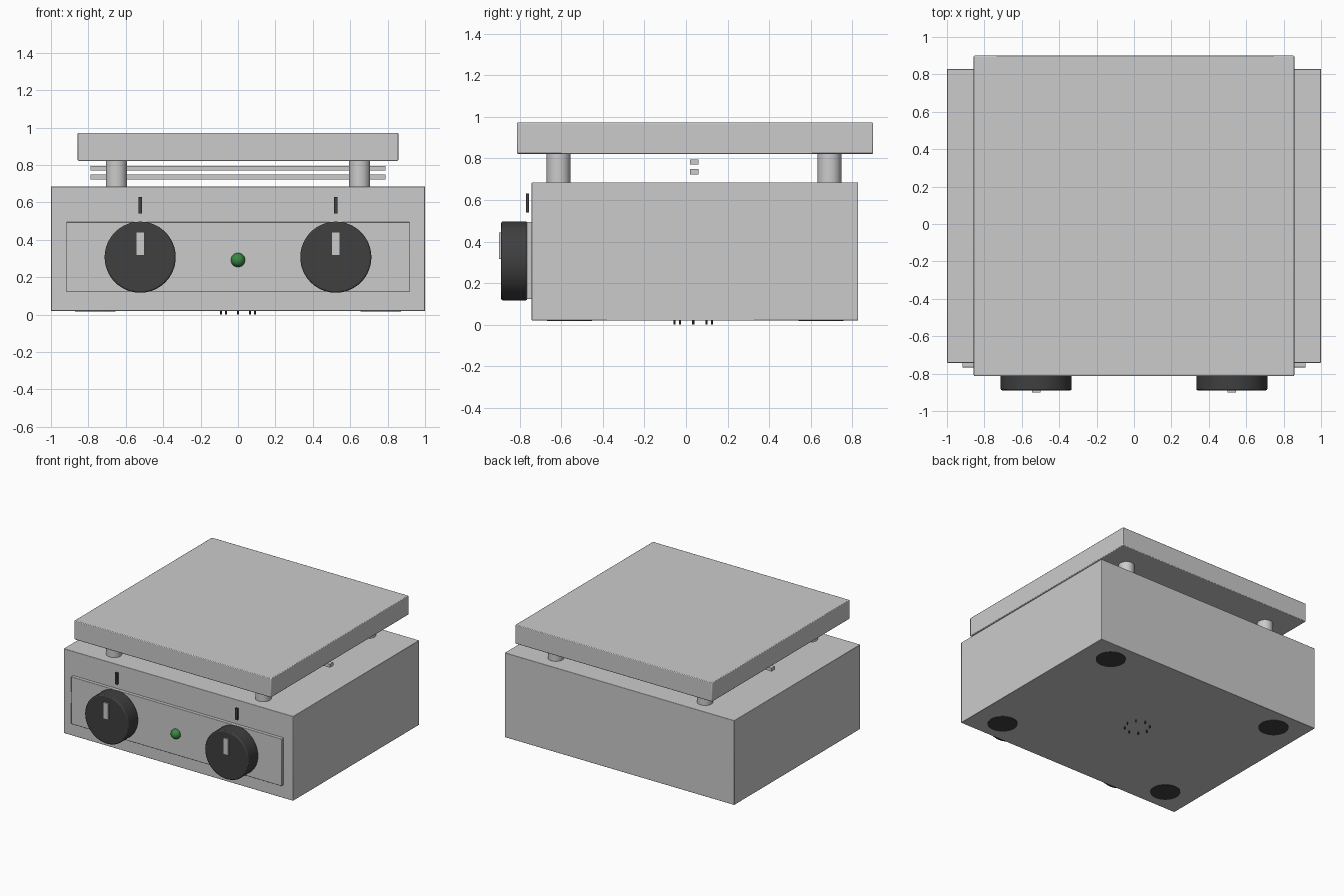
import bpy, math

if "Cube" in bpy.data.objects:
    bpy.data.objects.remove(bpy.data.objects["Cube"])


def material(name, rgb):
    m = bpy.data.materials.new(name)
    m.diffuse_color = (*rgb, 1)
    m.use_nodes = True
    m.node_tree.nodes["Principled BSDF"].inputs["Base Color"].default_value = m.diffuse_color
    return m


BLACK = material("black_plastic", (0.05, 0.05, 0.05))
GREEN = material("green_lens", (0.04, 0.25, 0.05))


def finish(ob, name, mat, bevel):
    ob.name = name
    bpy.ops.object.transform_apply(location=False, rotation=True, scale=True)
    if mat:
        ob.data.materials.append(mat)
    if bevel:
        b = ob.modifiers.new("bevel", 'BEVEL')
        b.width, b.segments, b.limit_method = bevel, 2, 'ANGLE'
    bpy.ops.object.shade_smooth_by_angle(angle=math.radians(35))
    return ob


def box(name, x, y, z, mat=None, bevel=0):
    """Box from (min, max) pairs."""
    bpy.ops.mesh.primitive_cube_add(size=1, location=[sum(r) / 2 for r in (x, y, z)])
    ob = bpy.context.object
    ob.scale = [r[1] - r[0] for r in (x, y, z)]
    return finish(ob, name, mat, bevel)


def cylinder(name, loc, radius, depth, axis='Z', mat=None, bevel=0, sides=48):
    rot = (math.pi / 2, 0, 0) if axis == 'Y' else (0, 0, 0)
    bpy.ops.mesh.primitive_cylinder_add(vertices=sides, radius=radius, depth=depth,
                                        location=loc, rotation=rot)
    return finish(bpy.context.object, name, mat, bevel)


# Housing, hot plate and raised control panel
box("housing", (-1, 1), (-0.742, 0.828), (0.02, 0.685), bevel=0.003)
box("hot_plate", (-0.857, 0.857), (-0.813, 0.9), (0.822, 0.972), bevel=0.005)
box("control_panel", (-0.918, 0.918), (-0.767, -0.735), (0.123, 0.495), bevel=0.003)

# Heat shield bars between housing and plate
for i, (z0, z1) in enumerate([(0.722, 0.748), (0.77, 0.795)]):
    box(f"shield_bar_{i + 1}", (-0.788, 0.788), (0.02, 0.06), (z0, z1))

for side, sx in (("left", -1), ("right", 1)):
    # Plate posts and flush rubber feet
    for end, py, fy in (("front", -0.613, -0.56), ("back", 0.69, 0.65)):
        cylinder(f"{side}_{end}_post", (sx * 0.65, py, 0.755), 0.057, 0.15)
        cylinder(f"{side}_{end}_foot", (sx * 0.763, fy, 0.027), 0.108, 0.02, mat=BLACK)
    # Knob, its pointer and the index mark above
    x = sx * 0.523
    cylinder(f"{side}_knob", (x, -0.826, 0.307), 0.19, 0.126, 'Y', BLACK, 0.008, 64)
    box(f"{side}_knob_pointer", (x - 0.022, x + 0.022), (-0.9, -0.88), (0.315, 0.443))
    box(f"{side}_index_mark", (x - 0.009, x + 0.009), (-0.769, -0.755), (0.54, 0.63), BLACK)

# Power lamp
bpy.ops.mesh.primitive_uv_sphere_add(segments=32, ring_count=16, radius=0.038,
                                     location=(0, -0.772, 0.292))
finish(bpy.context.object, "power_lamp", GREEN, 0)

# Ring of tiny pins under the base
for i in range(8):
    a = math.tau * i / 8
    cylinder(f"base_pin_{i + 1}", (0.09 * math.cos(a), 0.035 + 0.09 * math.sin(a), 0.0125),
             0.005, 0.025, mat=BLACK, sides=8)
